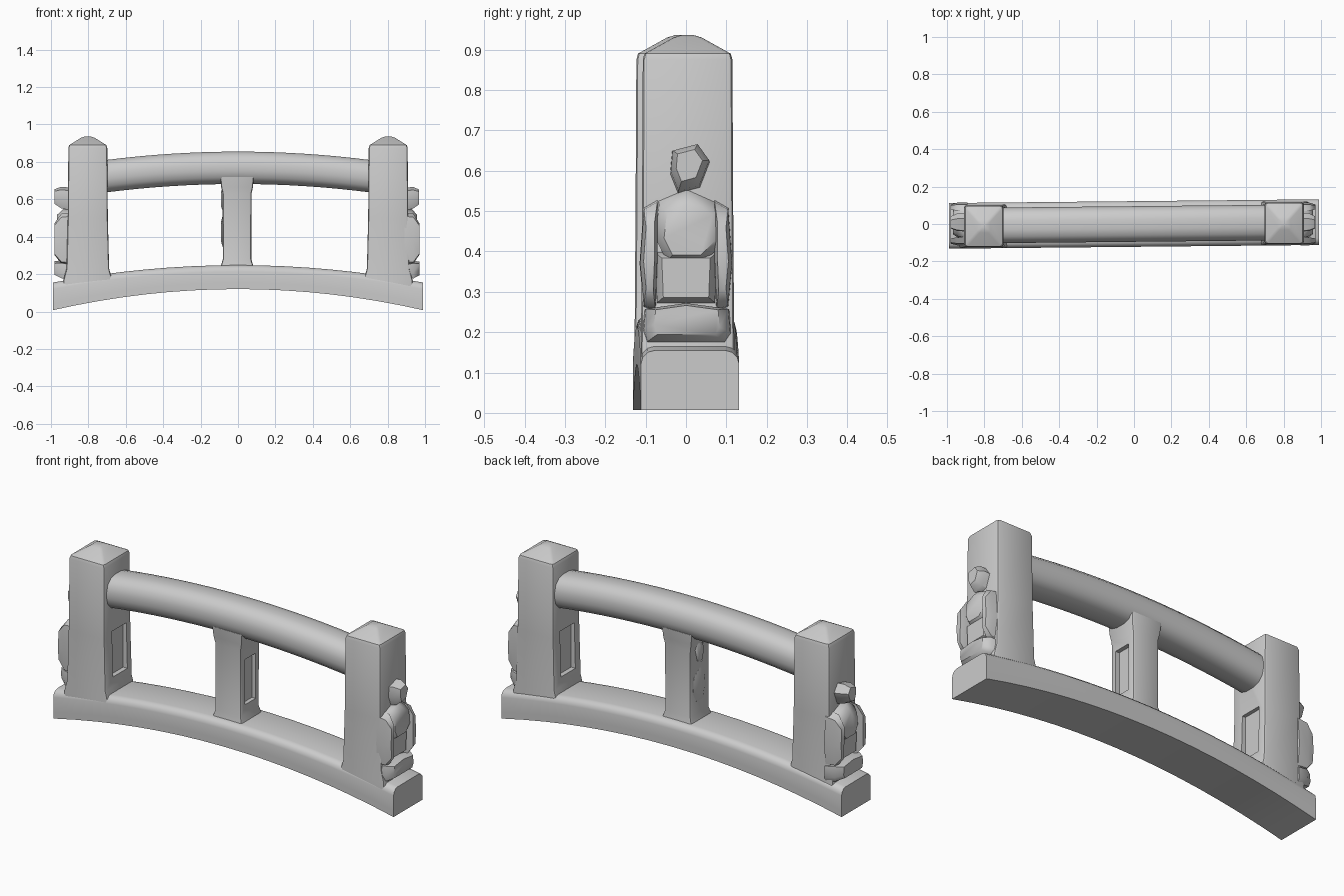
import bpy, bmesh, math
from mathutils import Vector

if "Cube" in bpy.data.objects:
    bpy.data.objects.remove(bpy.data.objects["Cube"], do_unlink=True)

stone = bpy.data.materials.new("pale_grey_stone")
stone.use_nodes = True
COLOR = (0.6, 0.6, 0.6, 1)
stone.diffuse_color = COLOR
stone.node_tree.nodes["Principled BSDF"].inputs["Base Color"].default_value = COLOR


def finish(name, bm, angle=40):
    """Turn a bmesh into a shaded stone object."""
    bmesh.ops.recalc_face_normals(bm, faces=bm.faces)
    mesh = bpy.data.meshes.new(name)
    bm.to_mesh(mesh)
    bm.free()
    mesh.materials.append(stone)
    ob = bpy.data.objects.new(name, mesh)
    bpy.context.collection.objects.link(ob)
    bpy.ops.object.select_all(action='DESELECT')
    ob.select_set(True)
    bpy.context.view_layer.objects.active = ob
    bpy.ops.object.shade_smooth_by_angle(angle=math.radians(angle))
    return ob


def loft(name, rings, angle=40):
    """Skin a list of closed rings and cap both ends."""
    bm = bmesh.new()
    loops = [[bm.verts.new(p) for p in ring] for ring in rings]
    n = len(loops[0])
    for a, b in zip(loops, loops[1:]):
        for i in range(n):
            j = (i + 1) % n
            bm.faces.new((a[i], a[j], b[j], b[i]))
    bm.faces.new(loops[0])
    bm.faces.new(loops[-1])
    return finish(name, bm, angle)


def rounded(hw, hh, r, steps=3):
    """Rounded rectangle as (u, v) pairs."""
    pts = []
    for k, (sx, sy) in enumerate([(1, 1), (-1, 1), (-1, -1), (1, -1)]):
        for s in range(steps + 1):
            a = math.pi / 2 * (k + s / steps)
            pts.append((sx * (hw - r) + r * math.cos(a), sy * (hh - r) + r * math.sin(a)))
    return pts


def beam(name, half_len, half_depth, bottom, top, radius, flat_bottom=False):
    """Arched beam along x between two height curves."""
    rings = []
    for i in range(17):
        x = half_len * (i / 8 - 1)
        lo, hi = bottom(x), top(x)
        mid, hh = (lo + hi) / 2, (hi - lo) / 2
        ring = []
        for u, v in rounded(half_depth, hh, min(radius, hh * 0.98)):
            if flat_bottom and v < 0:
                u, v = math.copysign(half_depth, u), (-hh if v < -hh + radius * .6 else v)
            ring.append((x, u + 0.01 * x, mid + v))
        rings.append(ring)
    return loft(name, rings)


# Arched rails
beam("base_beam", 0.99, 0.122, lambda x: 0.12 - 0.115 * x * x,
     lambda x: 0.248 - 0.095 * x * x, 0.035, True)
beam("top_rail", 0.72, 0.095, lambda x: 0.682 - 0.09 * x * x,
     lambda x: 0.855 - 0.09 * x * x, 0.07)


def box_rings(cx, cy, levels, bevel=0.012):
    """Rounded square sections given as (z, half_x, half_y)."""
    return [[(cx + u, cy + v, z) for u, v in rounded(hx, hy, min(bevel, hx * .5), 2)]
            for z, hx, hy in levels]


def cut_niche(post, name, loc, size):
    """Shallow carved recess, widened towards the opening."""
    bpy.ops.mesh.primitive_cube_add(size=1, location=loc)
    cutter = bpy.context.object
    cutter.name = name
    cutter.scale = size
    cutter.hide_render = True
    cutter.hide_set(True)
    mod = post.modifiers.new("niche", 'BOOLEAN')
    mod.operation = 'DIFFERENCE'
    mod.object = cutter
    mod.solver = 'EXACT'


# End posts with low pyramid caps and a flared foot
for side, label in ((1, "left"), (-1, "right")):
    cx, cy = side * 0.803, 0.008 * side - 0.004
    post = loft(label + "_post", box_rings(cx, cy, [
        (0.1, 0.13, 0.116), (0.17, 0.13, 0.116), (0.23, 0.114, 0.115),
        (0.5, 0.107, 0.113), (0.875, 0.104, 0.111), (0.89, 0.099, 0.107),
        (0.93, 0.035, 0.035), (0.936, 0.015, 0.015)]), 35)
    cut_niche(post, label + "_niche_cutter", (side * 0.69, 0, 0.40), (0.05, 0.12, 0.24))

# Middle post, splayed where it meets the rails
mid = loft("middle_post", box_rings(-0.005, 0, [
    (0.2, 0.09, 0.09), (0.25, 0.085, 0.086), (0.28, 0.076, 0.08),
    (0.63, 0.077, 0.08), (0.665, 0.085, 0.084), (0.72, 0.09, 0.088)]), 35)
cut_niche(mid, "middle_niche_cutter", (0.08, 0, 0.45), (0.06, 0.09, 0.24))


def chunk(name, side, x0, x1, outline, inset=0.7, lean=0.0):
    """Carved lump: a y-z outline raised outward and narrowed at its crest."""
    c = sum((Vector(p) for p in outline), Vector((0, 0))) / len(outline)
    rings = []
    for x, s in ((x0, 1.0), (x0 + (x1 - x0) * .6, 0.95), (x1, inset)):
        rings.append([(side * x, c.x + (y - c.x) * s,
                       c.y + (z - c.y) * s + lean * (x - x0)) for y, z in outline])
    return loft(name, rings, 50)


# Seated figure in relief on the outer face of each end post
HEAD = [(-.035, .645), (.03, .662), (.06, .62), (.035, .555), (-.02, .54), (-.04, .59)]
CHEST = [(-.07, .53), (0, .56), (.09, .52), (.1, .43), (.05, .38), (-.05, .38), (-.08, .44)]
ARM = [(.07, .53), (.105, .51), (.115, .37), (.105, .26), (.075, .25), (.07, .38)]
LAP = [(-.08, .40), (.08, .40), (.075, .27), (-.075, .27)]
SEAT = [(-.105, .25), (0, .265), (.11, .25), (.115, .19), (.1, .165), (-.1, .165), (-.11, .2)]
for side, label in ((1, "left"), (-1, "right")):
    reach = 0.0 if side > 0 else 0.012
    chunk(label + "_figure_head", side, .89, .968 + reach, HEAD, .65, .15)
    chunk(label + "_figure_chest", side, .89, .957 + reach, CHEST, .7, -.2)
    chunk(label + "_figure_lap", side, .89, .945 + reach, LAP, .75)
    chunk(label + "_figure_seat", side, .89, .97 + reach, SEAT, .72, .2)
    for s, arm in ((1, "back"), (-1, "front")):
        chunk(f"{label}_figure_{arm}_arm", side, .89, .97 + reach,
              [(s * y, z) for y, z in ARM], .6)

# Small carved lumps on the middle post
chunk("middle_carving_upper", -1, .07, .092, [(y * .7, z) for y, z in HEAD], .6)
chunk("middle_carving_lower", -1, .07, .09, [(y * .6, z - .04) for y, z in CHEST], .6)
